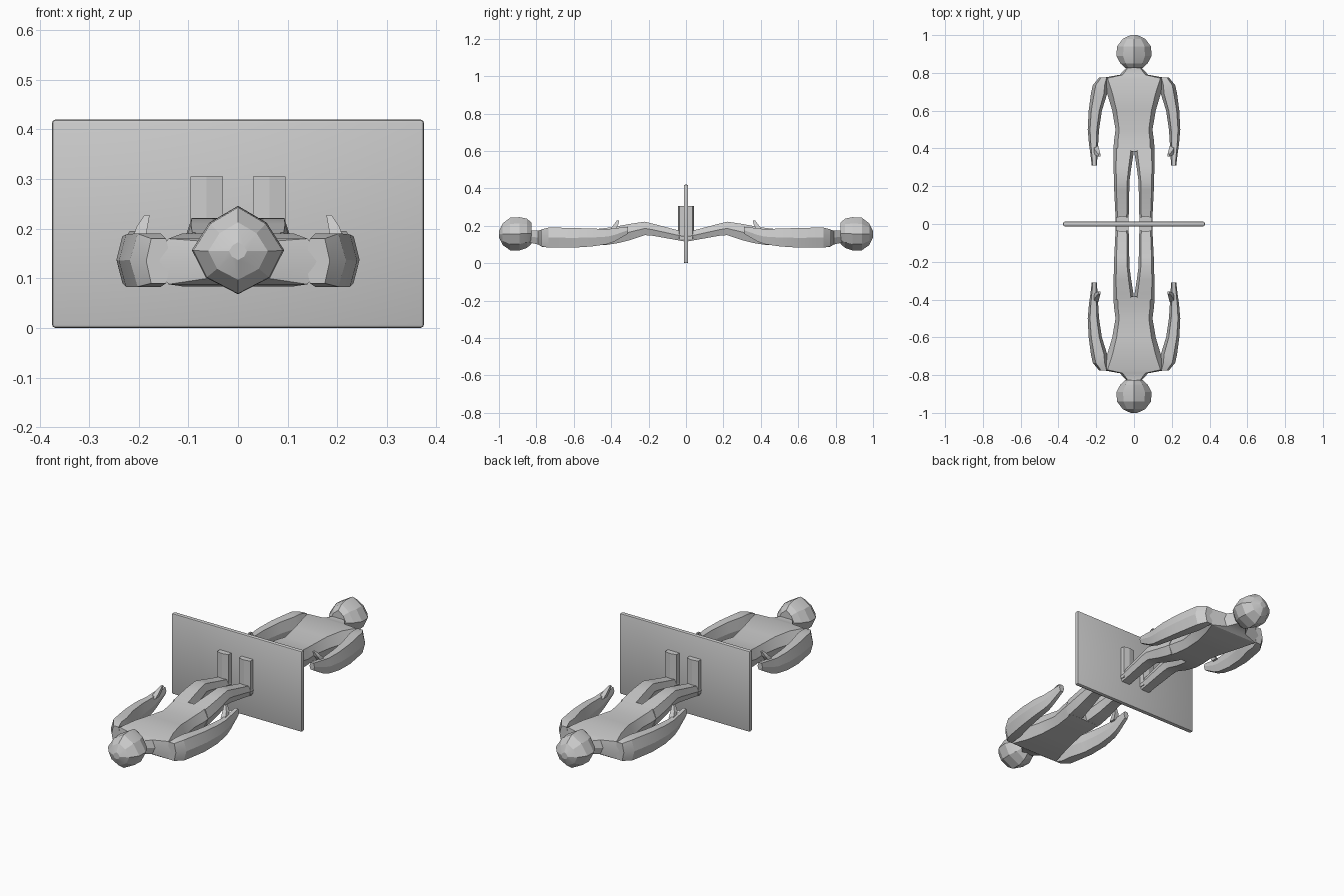
import bpy, bmesh, math


def finish(name, bm, mirror_x, smooth, mirror_y=True):
    bmesh.ops.recalc_face_normals(bm, faces=bm.faces)
    me = bpy.data.meshes.new(name)
    bm.to_mesh(me)
    bm.free()
    ob = bpy.data.objects.new(name, me)
    bpy.context.collection.objects.link(ob)
    bpy.ops.object.select_all(action='DESELECT')
    ob.select_set(True)
    bpy.context.view_layer.objects.active = ob
    if smooth:
        bpy.ops.object.shade_smooth_by_angle(angle=math.radians(smooth))
    if mirror_x or mirror_y:
        mod = ob.modifiers.new("mirror", 'MIRROR')
        mod.use_axis = (mirror_x, mirror_y, False)
        mod.use_mirror_merge = False
    return ob


def skin(bm, rings):
    rows = [[bm.verts.new(p) for p in r] for r in rings]
    n = len(rows[0])
    for a, b in zip(rows, rows[1:]):
        for i in range(n):
            j = (i + 1) % n
            bm.faces.new((a[i], a[j], b[j], b[i]))
    bm.faces.new(rows[0])
    bm.faces.new(rows[-1])


def hex_loft(name, stations, k, mirror_x, smooth=25):
    """Six-sided loft along y; station = y, x min, x max, z min, z max."""
    rings = []
    for y, x0, x1, z0, z1 in stations:
        cx, rx, cz, rz = (x0 + x1) / 2, (x1 - x0) / 2, (z0 + z1) / 2, (z1 - z0) / 2
        prof = [(1, 0), (k, 1), (-k, 1), (-1, 0), (-k, -1), (k, -1)]
        rings.append([(cx + rx * a, y, cz + rz * b) for a, b in prof])
    bm = bmesh.new()
    skin(bm, rings)
    return finish(name, bm, mirror_x, smooth)


# Upright dividing panel with softened edges
bm = bmesh.new()
bmesh.ops.create_cube(bm, size=1)
for v in bm.verts:
    v.co = (v.co.x * 0.75, v.co.y * 0.024, v.co.z * 0.42 + 0.21)
bmesh.ops.bevel(bm, geom=bm.edges[:], offset=0.007, segments=2, profile=0.5, affect='EDGES')
finish("dividing_panel", bm, False, 30, False)

# Torso: neck, shoulders, waist, hips
torso = [(y, -r, r, z0, z1) for y, r, z0, z1 in [
    (0.87, 0.035, 0.115, 0.18), (0.835, 0.033, 0.11, 0.175),
    (0.79, 0.075, 0.10, 0.174), (0.772, 0.175, 0.088, 0.18),
    (0.69, 0.142, 0.084, 0.19), (0.60, 0.115, 0.087, 0.188),
    (0.50, 0.098, 0.095, 0.18), (0.43, 0.107, 0.097, 0.188),
    (0.37, 0.108, 0.106, 0.197)]]
torso[-1] = (0.385, -0.108, 0.108, 0.104, 0.194)
hex_loft("torso", torso, 0.8, False)

# Legs with bent knees
hex_loft("leg", [(0.40, 0.0, 0.108, 0.103, 0.192), (0.37, 0.003, 0.109, 0.106, 0.197),
                 (0.30, 0.014, 0.109, 0.123, 0.21), (0.22, 0.025, 0.105, 0.15, 0.222),
                 (0.18, 0.025, 0.105, 0.147, 0.212), (0.04, 0.028, 0.098, 0.122, 0.175),
                 (0.0, 0.028, 0.098, 0.115, 0.17)], 0.7, True)

# Feet standing up against the panel
bm = bmesh.new()
sole = [(0.03, 0.0), (0.096, 0.0), (0.096, 0.036), (0.063, 0.042), (0.03, 0.036)]
skin(bm, [[(x, y, z) for x, y in sole] for z in (0.13, 0.305)])
finish("foot", bm, True, 0)

# Arms and hands
hex_loft("arm", [(0.775, 0.135, 0.185, 0.09, 0.18), (0.735, 0.14, 0.218, 0.083, 0.19),
                 (0.69, 0.142, 0.228, 0.083, 0.19), (0.60, 0.17, 0.24, 0.083, 0.188),
                 (0.50, 0.185, 0.245, 0.09, 0.185), (0.42, 0.19, 0.238, 0.102, 0.182),
                 (0.38, 0.194, 0.232, 0.117, 0.187), (0.31, 0.195, 0.224, 0.158, 0.195)], 0.6, True)
bm = bmesh.new()
skin(bm, [[(0.20 + a, 0.40 + b, 0.175) for a, b in [(-.012, -.02), (.015, -.02), (.015, .012), (-.012, .012)]],
          [(0.192 + a, 0.375 + b, 0.205) for a, b in [(-.01, -.012), (.012, -.012), (.012, .012), (-.01, .012)]],
          [(0.183 + a, 0.365 + b, 0.228) for a, b in [(-.005, -.008), (.005, -.008), (.005, .005), (-.005, .005)]]])
finish("thumb", bm, True, 0)

# Head: faceted ball with a ridge along the face
bm = bmesh.new()
half = [(0, 1.0), (0.62, 0.62), (1, 0.0), (0.7, -0.62)]
prof = half + [(0, -1.0)] + [(-x, z) for x, z in reversed(half[1:])]
skin(bm, [[(x * rx, y, zc + z * rz) for x, z in prof] for y, rx, rz, zc in [
    (0.825, 0.045, 0.055, 0.16), (0.85, 0.072, 0.078, 0.16), (0.89, 0.093, 0.089, 0.157),
    (0.94, 0.09, 0.087, 0.156), (0.98, 0.06, 0.058, 0.155), (1.0, 0.018, 0.018, 0.155)]])
finish("head", bm, False, 20)
